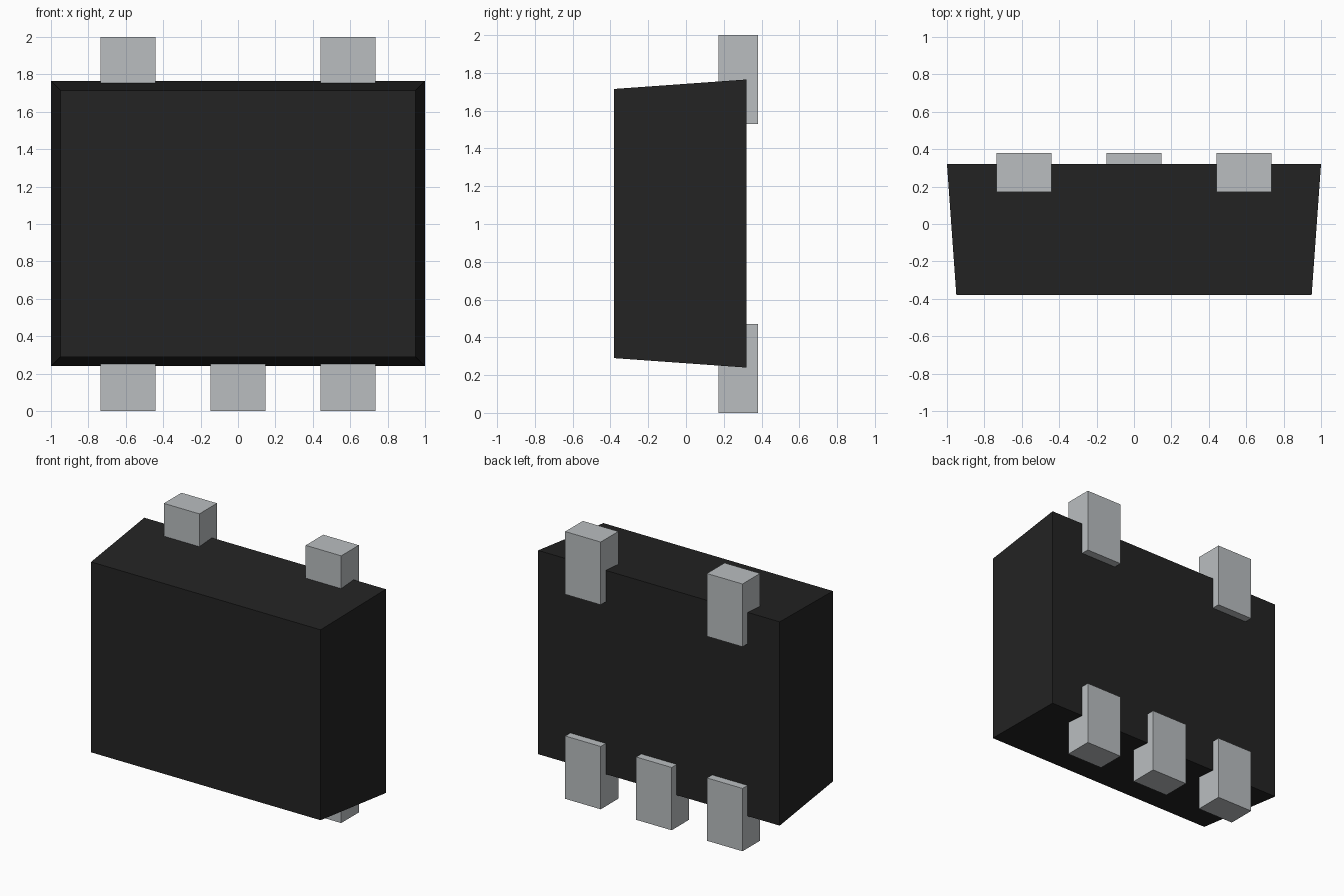
import bpy
import bmesh
from mathutils import Vector

if "Cube" in bpy.data.objects:
    bpy.data.objects.remove(bpy.data.objects["Cube"])


def material(name, rgb):
    m = bpy.data.materials.new(name)
    m.diffuse_color = (*rgb, 1.0)
    m.use_nodes = True
    m.node_tree.nodes["Principled BSDF"].inputs["Base Color"].default_value = m.diffuse_color
    return m


BLACK = material("black plastic", (0.017, 0.017, 0.017))
METAL = material("grey metal", (0.49, 0.515, 0.53))


def block(name, lo, hi, mat, front_inset=0.0):
    """Box between two corners; the front (-y) face can be drawn inwards."""
    lo, hi = Vector(lo), Vector(hi)
    mid = (lo + hi) / 2
    bm = bmesh.new()
    bmesh.ops.create_cube(bm, size=1.0)
    for v in bm.verts:
        inset = front_inset if v.co.y < 0 else 0.0
        half = (hi - lo) / 2 - Vector((inset, 0, inset))
        v.co = Vector([mid[i] + (half[i] if v.co[i] > 0 else -half[i]) for i in range(3)])
    mesh = bpy.data.meshes.new(name)
    bm.to_mesh(mesh)
    bm.free()
    mesh.materials.append(mat)
    obj = bpy.data.objects.new(name, mesh)
    bpy.context.collection.objects.link(obj)
    return obj


# Tapered housing, widest at the back
block("housing", (-1.0, -0.38, 0.24), (1.0, 0.32, 1.765), BLACK, front_inset=0.05)

# Terminals: three along the bottom edge, two along the top
PITCH, HALF_W = 0.587, 0.147
Y0, Y1 = 0.172, 0.38
LENGTH, HEIGHT = 0.47, 2.0
for row, z0, columns in (("bottom", 0.0, (-1, 0, 1)), ("top", HEIGHT - LENGTH, (-1, 1))):
    for c in columns:
        side = {-1: "left", 0: "middle", 1: "right"}[c]
        x = c * PITCH
        block(f"{row}_{side}_terminal", (x - HALF_W, Y0, z0),
              (x + HALF_W, Y1, z0 + LENGTH), METAL)
